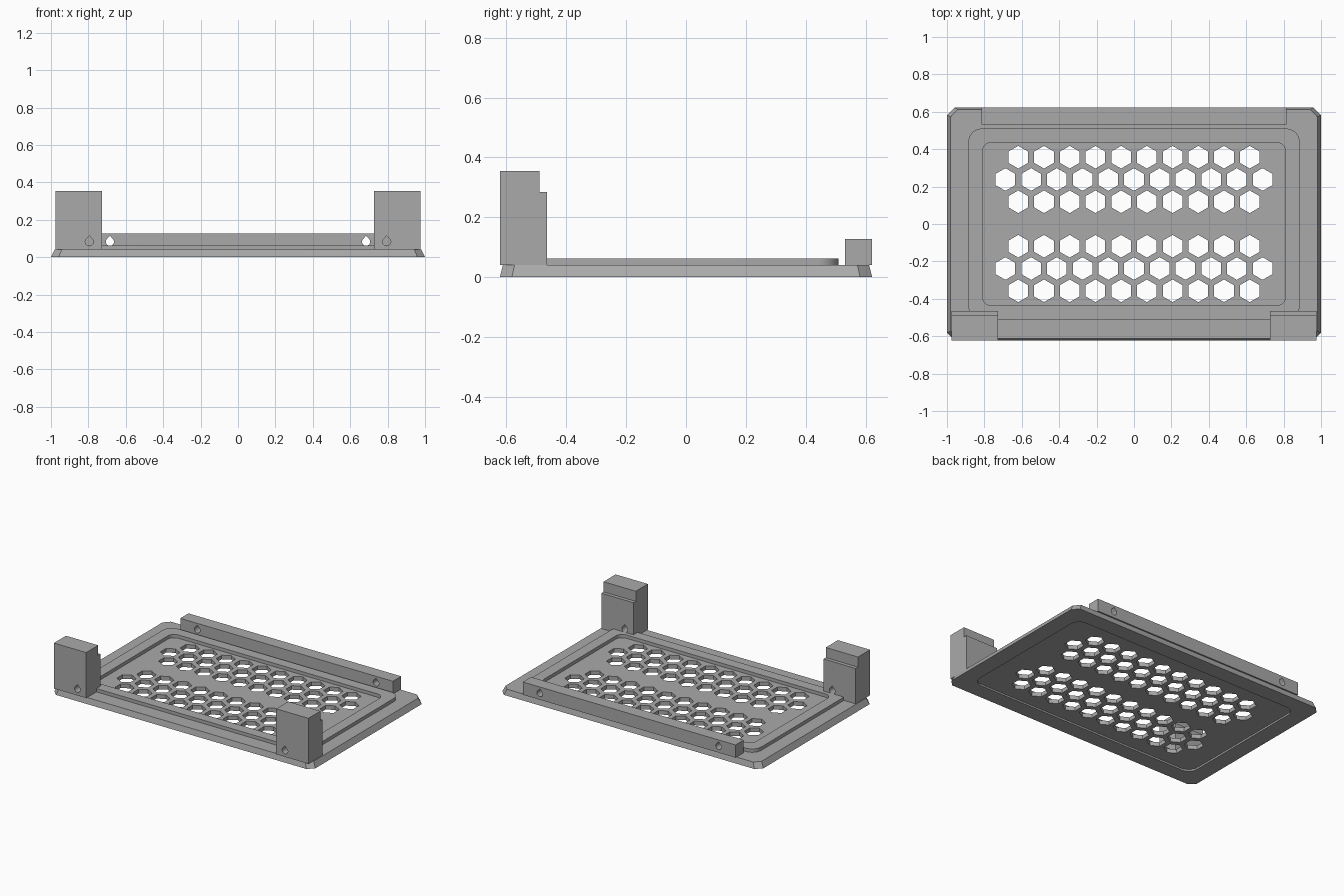
import bpy
import bmesh
import math

if "Cube" in bpy.data.objects:
    bpy.data.objects.remove(bpy.data.objects["Cube"])

grey = bpy.data.materials.new("grey")
grey.diffuse_color = (0.40, 0.40, 0.40, 1)
grey.use_nodes = True
grey.node_tree.nodes["Principled BSDF"].inputs["Base Color"].default_value = grey.diffuse_color


def add_loft(bm, sections):
    """Closed solid through 3D loops with equal point counts."""
    rings = [[bm.verts.new(p) for p in s] for s in sections]
    n = len(rings[0])
    bm.faces.new(rings[0][::-1])
    bm.faces.new(rings[-1])
    for a, b in zip(rings, rings[1:]):
        for i in range(n):
            j = (i + 1) % n
            bm.faces.new((a[i], a[j], b[j], b[i]))


def make(name, solids):
    bm = bmesh.new()
    for s in solids:
        add_loft(bm, s)
    bmesh.ops.recalc_face_normals(bm, faces=bm.faces)
    me = bpy.data.meshes.new(name)
    bm.to_mesh(me)
    bm.free()
    me.materials.append(grey)
    ob = bpy.data.objects.new(name, me)
    bpy.context.collection.objects.link(ob)
    return ob


def cut(ob, cutter):
    """Subtract the cutter, bake the result and remove the cutter."""
    mod = ob.modifiers.new("cut", 'BOOLEAN')
    mod.operation = 'DIFFERENCE'
    mod.solver = 'EXACT'
    mod.object = cutter
    deps = bpy.context.evaluated_depsgraph_get()
    me = bpy.data.meshes.new_from_object(ob.evaluated_get(deps))
    ob.modifiers.clear()
    ob.data = me
    bpy.data.objects.remove(cutter)


def flat(points, z):
    return [(x, y, z) for x, y in points]


def prism(points, z0, z1):
    return [flat(points, z0), flat(points, z1)]


def octagon(hx, hy, cx, cy):
    return [(hx, -cy), (hx, cy), (cx, hy), (-cx, hy),
            (-hx, cy), (-hx, -cy), (-cx, -hy), (cx, -hy)]


def rounded(hx, hy, r, steps=8):
    pts = []
    for q, (sx, sy) in enumerate(((1, 1), (-1, 1), (-1, -1), (1, -1))):
        for i in range(steps + 1):
            a = math.pi / 2 * (q + i / steps)
            pts.append((sx * (hx - r) + r * math.cos(a),
                        sy * (hy - r) + r * math.sin(a)))
    return pts


def hexagon(cx, cy, r):
    return [(cx + r * math.sin(k * math.pi / 3),
             cy + r * math.cos(k * math.pi / 3)) for k in range(6)]


def profile_x(yz, x0, x1):
    return [[(x, y, z) for y, z in yz] for x in (x0, x1)]


def teardrop(cx, cz, r, y0, y1):
    """Screw hole along y with a pointed roof."""
    pts = [(cx + r * math.cos(a), cz + r * math.sin(a))
           for a in (math.radians(150 + 240 * i / 16) for i in range(17))]
    pts.append((cx, cz + 1.45 * r))
    return [[(x, y, z) for x, z in pts] for y in (y0, y1)]


TOP = 0.04

# Base plate with sloped edges and clipped corners
plate = make("base_plate", [[flat(octagon(1.0, 0.622, 0.96, 0.582), 0),
                             flat(octagon(0.98, 0.612, 0.943, 0.573), TOP)]])
# Shallow recess underneath
cut(plate, make("recess", [prism(rounded(0.885, 0.51, 0.07), -0.05, 0.012)]))

# Two banks of staggered hexagonal vents
PITCH = 0.1375
vents = []
for bank in (-0.238, 0.238):
    for row, count in ((-1, 10), (0, 11), (1, 10)):
        for i in range(count):
            x = (i - (count - 1) / 2) * PITCH
            y = bank + row * PITCH * math.sqrt(3) / 2
            vents.append(prism(hexagon(x, y, 0.0605), -0.05, 0.1))
cut(plate, make("vents", vents))

# Raised rounded rim around the vent panel
rim = make("raised_rim", [prism(rounded(0.885, 0.51, 0.07), TOP, 0.063)])
cut(rim, make("rim_opening", [prism(rounded(0.81, 0.437, 0.05), 0.0, 0.1)]))

# Rear bar with two screw holes
bar = make("rear_bar", [profile_x([(0.532, TOP), (0.622, TOP),
                                   (0.622, 0.128), (0.532, 0.128)],
                                  -0.815, 0.815)])
cut(bar, make("bar_holes", [teardrop(s * 0.685, 0.083, 0.022, 0.45, 0.7)
                            for s in (-1, 1)]))

# Stepped front corner posts, each with a screw hole
post_profile = [(-0.622, TOP), (-0.465, TOP), (-0.465, 0.285),
                (-0.49, 0.285), (-0.49, 0.355), (-0.622, 0.355)]
for side, s in (("left", -1), ("right", 1)):
    post = make(side + "_front_post",
                [profile_x(post_profile, s * 0.728, s * 0.975)])
    cut(post, make("post_hole",
                   [teardrop(s * 0.795, 0.083, 0.022, -0.7, -0.4)]))

# Smooth the rounded corners and hole walls, keep hard edges
for ob in bpy.context.scene.objects:
    ob.select_set(True)
    bpy.context.view_layer.objects.active = ob
bpy.ops.object.shade_smooth_by_angle(angle=math.radians(30))
